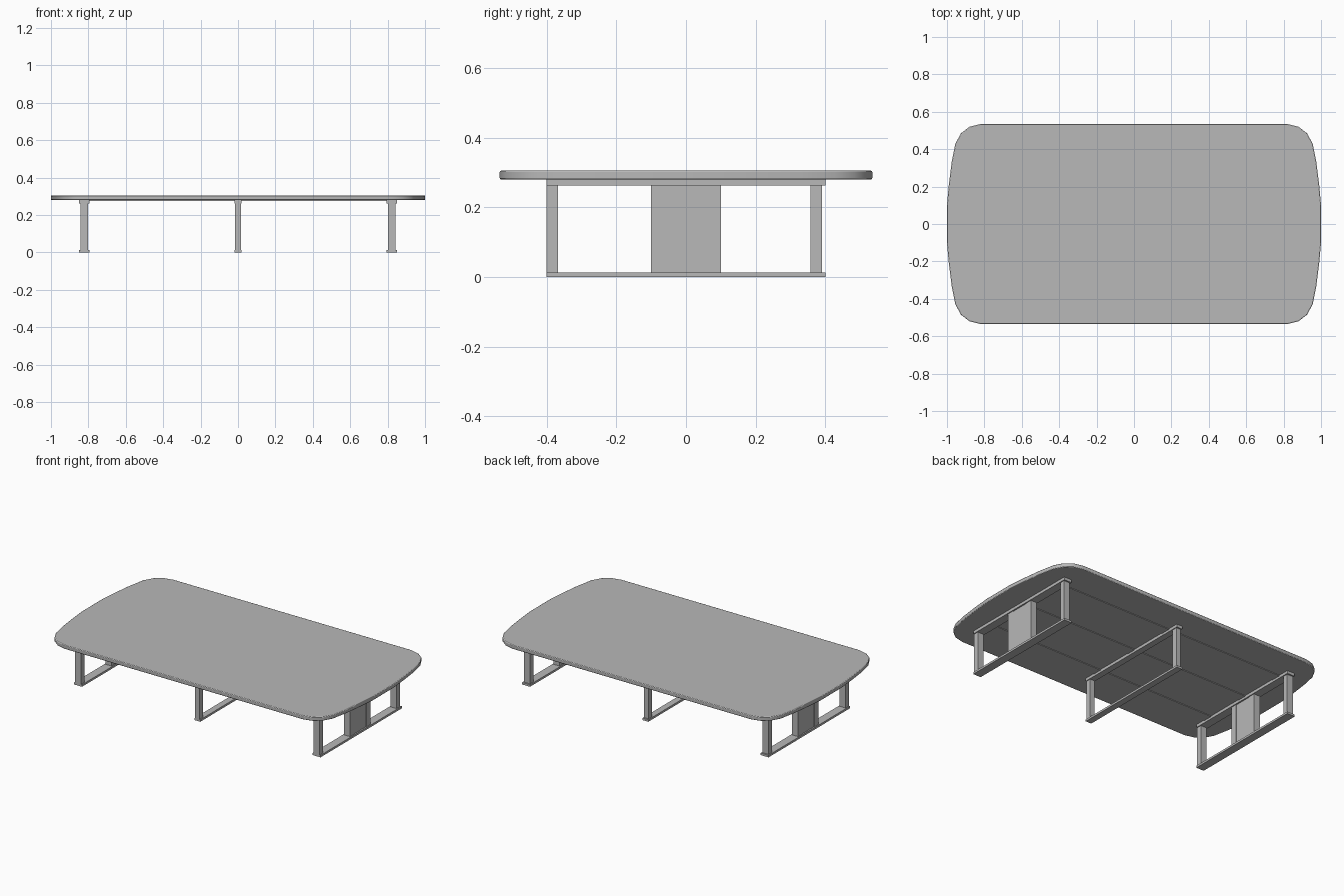
import bpy
import bmesh
import math

cube = bpy.data.objects.get("Cube")
if cube:
    bpy.data.objects.remove(cube, do_unlink=True)

# Single grey finish
grey = bpy.data.materials.new("plain_grey")
grey.use_nodes = True
tone = (0.48, 0.48, 0.48, 1)
grey.diffuse_color = tone
grey.node_tree.nodes["Principled BSDF"].inputs["Base Color"].default_value = tone


def finish(name, bm):
    bmesh.ops.recalc_face_normals(bm, faces=bm.faces)
    mesh = bpy.data.meshes.new(name)
    bm.to_mesh(mesh)
    bm.free()
    mesh.materials.append(grey)
    obj = bpy.data.objects.new(name, mesh)
    bpy.context.collection.objects.link(obj)
    return obj


def box(name, x, y, z):
    """Box from (min, max) ranges along each axis."""
    bm = bmesh.new()
    bmesh.ops.create_cube(bm, size=1)
    for v in bm.verts:
        for i, (lo, hi) in enumerate((x, y, z)):
            v.co[i] = lo if v.co[i] < 0 else hi
    return finish(name, bm)


TOP_Z, UNDER_Z, BAR_Z, FOOT_Z = 0.305, 0.28, 0.262, 0.013

# Tabletop: bowed ends and rounded corners, extruded and softened
quarter = [(1.0, 0.1), (0.99, 0.21), (0.975, 0.33), (0.955, 0.43),
           (0.925, 0.485), (0.88, 0.52), (0.82, 0.535)]
half = quarter + [(-x, y) for x, y in reversed(quarter)]
outline = half + [(-x, -y) for x, y in half]
bm = bmesh.new()
face = bm.faces.new([bm.verts.new((x, y, UNDER_Z)) for x, y in outline])
ext = bmesh.ops.extrude_face_region(bm, geom=[face])
for v in ext["geom"]:
    if isinstance(v, bmesh.types.BMVert):
        v.co.z = TOP_Z
tabletop = finish("tabletop", bm)
bevel = tabletop.modifiers.new("soft_edge", "BEVEL")
bevel.width = 0.004
bevel.segments = 2
bevel.angle_limit = math.radians(50)
bpy.context.view_layer.objects.active = tabletop
tabletop.select_set(True)
bpy.ops.object.shade_smooth_by_angle(angle=math.radians(35))
tabletop.select_set(False)


# Leg frames: foot rail, top rail and two uprights
def frame(name, cx, rail, post):
    rx = (cx - rail, cx + rail)
    px = (cx - post, cx + post)
    box(name + "_foot_rail", rx, (-0.4, 0.4), (0, FOOT_Z))
    box(name + "_top_rail", rx, (-0.4, 0.4), (BAR_Z, UNDER_Z))
    box(name + "_front_leg", px, (-0.4, -0.367), (FOOT_Z, BAR_Z))
    box(name + "_back_leg", px, (0.357, 0.39), (FOOT_Z, BAR_Z))


frame("middle", 0, 0.02, 0.015)
for side, sx in (("left", 1), ("right", -1)):
    cx = sx * 0.822
    frame(side, cx, 0.027, 0.021)
    # Cable column: two posts with a slightly recessed panel between
    for end, y in (("front", (-0.1, -0.06)), ("back", (0.06, 0.1))):
        box(f"{side}_column_{end}_post", (cx - 0.021, cx + 0.021), y, (FOOT_Z, BAR_Z))
    box(side + "_column_panel", (cx - 0.018, cx + 0.018), (-0.06, 0.06), (FOOT_Z, BAR_Z))

# Shallow support strips along the underside
for name, y in (("front", -0.3), ("centre", 0), ("back", 0.3)):
    box(name + "_under_strip", (-0.8, 0.8), (y - 0.03, y + 0.03),
        (UNDER_Z - 0.004, UNDER_Z))
